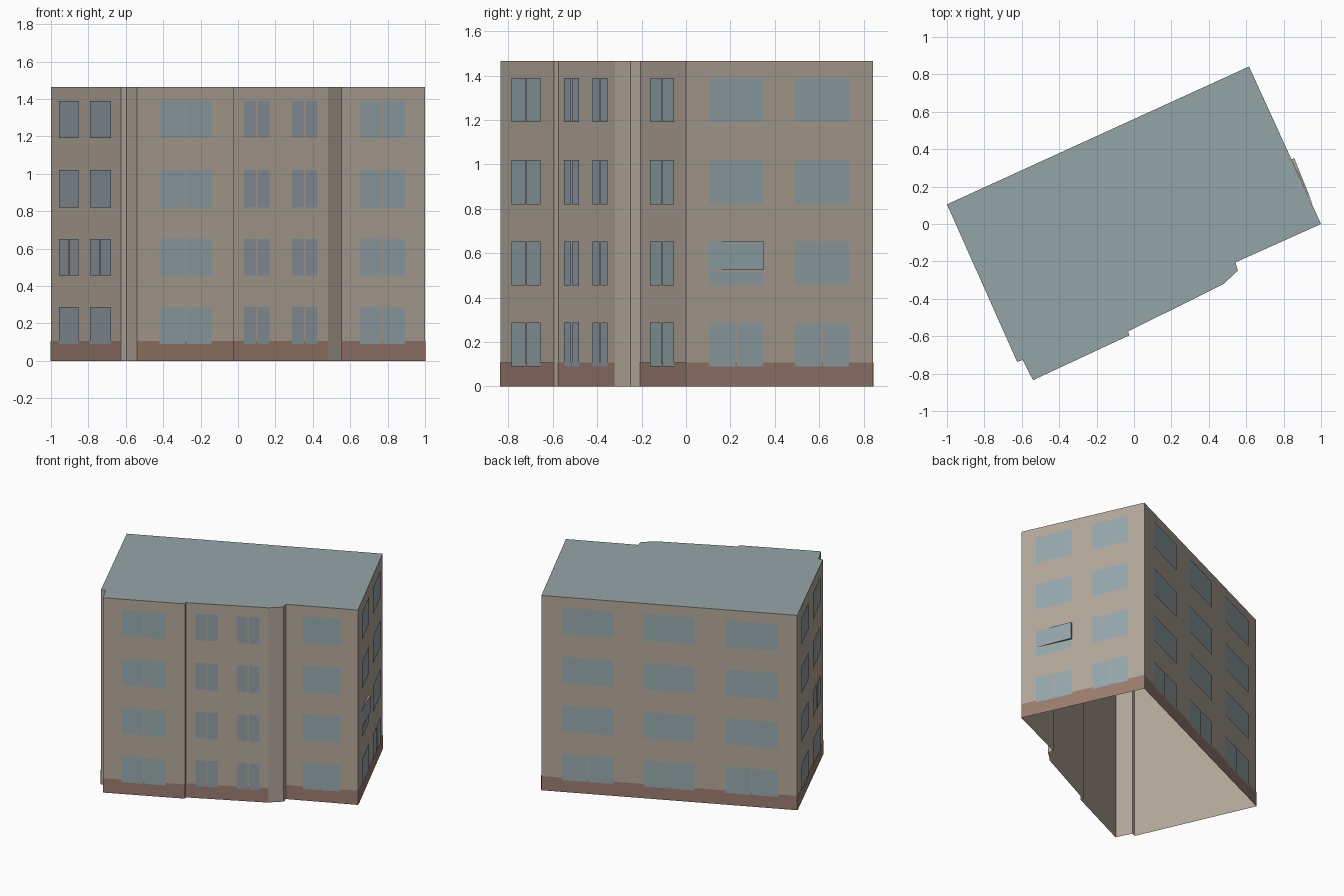
import bpy
import bmesh
from mathutils import Vector

cube = bpy.data.objects.get("Cube")
if cube:
    bpy.data.objects.remove(cube, do_unlink=True)


def material(name, rgb):
    """Flat material from 0-255 sRGB values."""
    lin = [((c / 255 + 0.055) / 1.055) ** 2.4 for c in rgb] + [1.0]
    mat = bpy.data.materials.new(name)
    mat.use_nodes = True
    mat.diffuse_color = lin
    bsdf = mat.node_tree.nodes["Principled BSDF"]
    bsdf.inputs["Base Color"].default_value = lin
    bsdf.inputs["Roughness"].default_value = 0.9
    return mat


WALL = material("beige plaster", (180, 168, 155))
BASE = material("brown plinth", (155, 124, 111))
GLASS = material("blue grey glass", (151, 168, 173))
SLATE = material("slate glass", (145, 157, 166))
ROOF = material("grey green roof", (149, 165, 166))

HEIGHT, PLINTH, LIFT = 1.465, 0.107, 0.003
ROWS = [(0.09, 0.287), (0.455, 0.652), (0.82, 1.02), (1.19, 1.39)]

# Footprint corners, counter-clockwise from above
left_back, left_front = (-1, 0.105), (-0.625, -0.737)
bay_a, bay_b = (-0.54, -0.835), (-0.025, -0.595)
mid_a, mid_b = (-0.032, -0.575), (0.48, -0.32)
end_a, end_b = (0.543, -0.205), (1, 0)
right_back = (0.615, 0.842)
FOOTPRINT = [left_back, left_front, (-0.595, -0.727), bay_a, bay_b, mid_a,
             mid_b, (0.555, -0.25), end_a, end_b, right_back]


def finish(name, bm, mats):
    mesh = bpy.data.meshes.new(name)
    bm.to_mesh(mesh)
    bm.free()
    for mat in mats:
        mesh.materials.append(mat)
    obj = bpy.data.objects.new(name, mesh)
    bpy.context.collection.objects.link(obj)
    return obj


def wall_point(wall, t, z, out=LIFT):
    """Point at fraction t along a wall, pushed outwards."""
    a, b = Vector(wall[0]), Vector(wall[1])
    d = (b - a).normalized()
    p = a.lerp(b, t) + Vector((d.y, -d.x)) * out
    return Vector((p.x, p.y, z))


def plate(bm, wall, t0, t1, z0, z1, out=LIFT):
    corners = [(t0, z0), (t1, z0), (t1, z1), (t0, z1)]
    bm.faces.new([bm.verts.new(wall_point(wall, t, z, out)) for t, z in corners])


# Open-bottomed shell: walls and flat roof
bm = bmesh.new()
low = [bm.verts.new((x, y, 0)) for x, y in FOOTPRINT]
top = [bm.verts.new((x, y, HEIGHT)) for x, y in FOOTPRINT]
for i in range(len(low)):
    j = (i + 1) % len(low)
    bm.faces.new((low[i], low[j], top[j], top[i]))
bm.faces.new(top).material_index = 1
finish("walls_and_roof", bm, [WALL, ROOF])

# Each wall: corners, window spans as fractions, glass, rows with a centre bar
WALLS = {
    "left": ((left_back, left_front), [(0.13, 0.41), (0.57, 0.87)], SLATE, [1]),
    "front_bay": ((bay_a, bay_b), [(0.23, 0.77)], GLASS, [0, 1, 2, 3]),
    "front_middle": ((mid_a, mid_b), [(0.12, 0.385), (0.62, 0.89)], SLATE,
                     [0, 1, 2, 3]),
    "front_end": ((end_a, end_b), [(0.235, 0.76)], GLASS, [0, 1, 2, 3]),
    "right": ((end_b, right_back), [(0.12, 0.41), (0.58, 0.87)], GLASS, [0]),
    "back": ((right_back, left_back), [(0.08, 0.28), (0.4, 0.6), (0.72, 0.925)],
             GLASS, [0]),
}

for side, (wall, spans, glass, barred) in WALLS.items():
    bm = bmesh.new()
    plate(bm, wall, 0, 1, 0, PLINTH)
    finish(side + "_plinth", bm, [BASE])

    bm = bmesh.new()
    length = (Vector(wall[1]) - Vector(wall[0])).length
    bar = 0.004 / length
    for row, (z0, z1) in enumerate(ROWS):
        for col, (t0, t1) in enumerate(spans):
            if side == "right" and (row, col) == (1, 0):
                # Lower pane under the tilted sash
                plate(bm, wall, t0, t1, z0, 0.513, LIFT * 2)
            elif row in barred:
                mid = (t0 + t1) / 2
                plate(bm, wall, t0, mid - bar, z0, z1, LIFT * 2)
                plate(bm, wall, mid + bar, t1, z0, z1, LIFT * 2)
            else:
                plate(bm, wall, t0, t1, z0, z1, LIFT * 2)
    finish(side + "_windows", bm, [glass])

# Sash standing slightly open on the right wall
bm = bmesh.new()
wall, (t0, t1) = WALLS["right"][0], WALLS["right"][1][0]
rings = []
for z in (0.525, ROWS[1][1]):
    rings.append([bm.verts.new(wall_point(wall, t, z, out))
                  for t, out in ((t0, LIFT), (t1, 0.016), (t1, 0))])
a, b = rings
bm.faces.new((a[0], a[1], b[1], b[0]))
for f in [(a[1], a[2], b[2], b[1]), (a[2], a[1], a[0]), (b[0], b[1], b[2])]:
    bm.faces.new(f).material_index = 1
finish("right_open_sash", bm, [GLASS, WALL])
